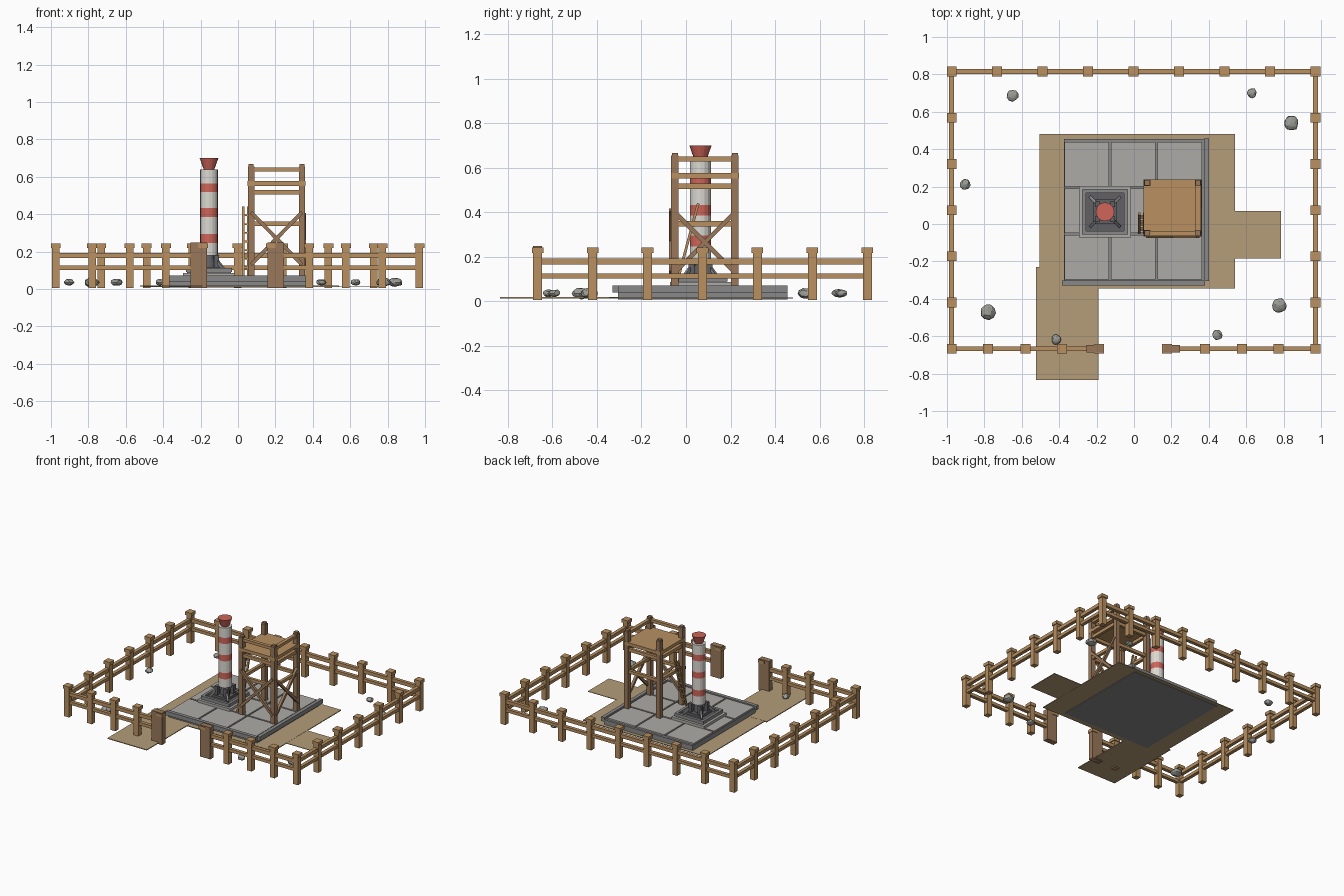
import bpy, bmesh, math, random
from mathutils import Vector, Matrix

if "Cube" in bpy.data.objects:
    bpy.data.objects.remove(bpy.data.objects["Cube"])

random.seed(4)


def mat(name, r, g, b):
    m = bpy.data.materials.new(name)
    m.diffuse_color = (r, g, b, 1)
    m.use_nodes = True
    m.node_tree.nodes["Principled BSDF"].inputs["Base Color"].default_value = m.diffuse_color
    return m


WOOD = mat("wood", 0.48, 0.28, 0.12)
TIMBER = mat("dark_timber", 0.32, 0.19, 0.10)
DIRT = mat("dirt", 0.46, 0.34, 0.19)
CONCRETE = mat("concrete", 0.42, 0.41, 0.38)
EDGE = mat("edge_grey", 0.25, 0.25, 0.25)
STEEL = mat("dark_steel", 0.12, 0.12, 0.13)
WHITE = mat("white_paint", 0.72, 0.70, 0.65)
RED = mat("red_paint", 0.62, 0.13, 0.10)
ROCK = mat("rock", 0.33, 0.33, 0.30)


def finish(name, bm, m):
    me = bpy.data.meshes.new(name)
    bm.to_mesh(me)
    bm.free()
    me.materials.append(m)
    ob = bpy.data.objects.new(name, me)
    bpy.context.collection.objects.link(ob)
    return ob


def boxes(name, m, spans):
    """One object from boxes given as (x0, x1, y0, y1, z0, z1)."""
    bm = bmesh.new()
    for x0, x1, y0, y1, z0, z1 in spans:
        mx = Matrix.Translation(((x0 + x1) / 2, (y0 + y1) / 2, (z0 + z1) / 2))
        bmesh.ops.create_cube(bm, size=1, matrix=mx @ Matrix.Diagonal((x1 - x0, y1 - y0, z1 - z0, 1)))
    return finish(name, bm, m)


def beams(name, m, pairs, w, h):
    """One object from square beams running between pairs of points."""
    bm = bmesh.new()
    for a, b in pairs:
        a, b = Vector(a), Vector(b)
        rot = (b - a).to_track_quat('Z', 'Y').to_matrix().to_4x4()
        bmesh.ops.create_cube(bm, size=1, matrix=Matrix.Translation((a + b) / 2) @ rot
                              @ Matrix.Diagonal((w, h, (b - a).length, 1)))
    return finish(name, bm, m)


def cyl(name, m, x, y, z0, z1, r0, r1, n=16):
    bm = bmesh.new()
    bmesh.ops.create_cone(bm, cap_ends=True, segments=n, radius1=r0, radius2=r1, depth=z1 - z0,
                          matrix=Matrix.Translation((x, y, (z0 + z1) / 2)))
    ob = finish(name, bm, m)
    return ob


# Dirt yard and paths
boxes("dirt_yard", DIRT, [(-0.505, 0.54, -0.345, 0.48, 0.012, 0.018)])
boxes("dirt_path_front", DIRT, [(-0.525, -0.19, -0.835, -0.23, 0.013, 0.019)])
boxes("dirt_path_side", DIRT, [(0.53, 0.785, -0.185, 0.07, 0.013, 0.017)])

# Concrete pad: base, nine tiles, kerbs
boxes("pad_base", EDGE, [(-0.375, 0.375, -0.305, 0.455, 0.008, 0.055)])
boxes("pad_tiles", CONCRETE,
      [(-0.372 + i * 0.249, -0.135 + i * 0.249, -0.297 + j * 0.249, -0.06 + j * 0.249, 0.05, 0.066)
       for i in range(3) for j in range(3)])
boxes("pad_kerbs", EDGE, [(-0.385, 0.38, -0.33, -0.303, 0.04, 0.072),
                          (0.373, 0.4, -0.305, 0.457, 0.04, 0.072)])

# Fence
LX, RX, FY, BY = -0.975, 0.97, -0.667, 0.815
posts = [(x, FY) for x in (LX, -0.78, -0.58, -0.385, -0.187, 0.177, 0.38, 0.577, 0.772, RX)]
posts += [(LX + i * (RX - LX) / 8, BY) for i in range(9)]
posts += [(x, FY + i * (BY - FY) / 6) for x in (LX, RX) for i in range(1, 6)]
boxes("fence_posts", WOOD, [(x - 0.02, x + 0.02, y - 0.02, y + 0.02, 0.005, 0.22) for x, y in posts])
boxes("fence_caps", WOOD, [(x - 0.026, x + 0.026, y - 0.026, y + 0.026, 0.218, 0.242) for x, y in posts])
rails = []
for z0, z1 in ((0.102, 0.125), (0.165, 0.192)):
    t = 0.013
    rails += [(LX, RX, BY - t, BY + t, z0, z1), (LX, -0.187, FY - t, FY + t, z0, z1),
              (0.177, RX, FY - t, FY + t, z0, z1)]
    rails += [(x - t, x + t, FY, BY, z0, z1) for x in (LX, RX)]
boxes("fence_rails", WOOD, rails)
boxes("gate_posts", TIMBER, [(-0.253, -0.165, FY - 0.021, FY + 0.021, 0.005, 0.248),
                             (0.158, 0.246, FY - 0.021, FY + 0.021, 0.005, 0.248)])

# Launch stand
cx, cy = -0.155, 0.065
boxes("stand_footing", CONCRETE, [(cx - 0.138, cx + 0.138, cy - 0.138, cy + 0.138, 0.064, 0.086)])
boxes("stand_plate", STEEL, [(cx - 0.118, cx + 0.118, cy - 0.118, cy + 0.118, 0.084, 0.1)])
boxes("stand_rim", EDGE,
      [(cx - 0.12, cx + 0.12, cy + s * 0.112 - 0.01, cy + s * 0.112 + 0.01, 0.09, 0.113) for s in (-1, 1)]
      + [(cx + s * 0.112 - 0.01, cx + s * 0.112 + 0.01, cy - 0.12, cy + 0.12, 0.09, 0.113) for s in (-1, 1)])
boxes("stand_block", STEEL, [(cx - 0.065, cx + 0.065, cy - 0.065, cy + 0.065, 0.095, 0.118)])
diag = [(sx, sy) for sx in (-1, 1) for sy in (-1, 1)]
boxes("stand_legs", STEEL, [(cx + sx * 0.04 - 0.014, cx + sx * 0.04 + 0.014, cy + sy * 0.04 - 0.014,
                             cy + sy * 0.04 + 0.014, 0.11, 0.182) for sx, sy in diag])
beams("stand_braces", EDGE, [((cx + sx * 0.03, cy + sy * 0.03, 0.17), (cx + sx * 0.078, cy + sy * 0.078, 0.105))
                             for sx, sy in diag], 0.014, 0.014)

# Rocket: nozzle, banded body, flared top
cyl("rocket_nozzle", STEEL, cx, cy, 0.115, 0.182, 0.036, 0.026)
levels = [0.18, 0.247, 0.295, 0.385, 0.432, 0.518, 0.565, 0.64]
for i, (a, b) in enumerate(zip(levels, levels[1:])):
    cyl("rocket_band_%d" % (i + 1), RED if i % 2 else WHITE, cx, cy, a, b, 0.048, 0.048)
cyl("rocket_flare", RED, cx, cy, 0.638, 0.7, 0.028, 0.05)

# Tower frame
x0, x1, y0, y1 = 0.07, 0.342, -0.05, 0.22
corners = [(x, y) for x in (x0, x1) for y in (y0, y1)]
boxes("tower_posts", TIMBER, [(x - 0.017, x + 0.017, y - 0.017, y + 0.017, 0.064, 0.655) for x, y in corners])
boxes("tower_post_caps", TIMBER, [(x - 0.014, x + 0.014, y - 0.014, y + 0.014, 0.65, 0.667) for x, y in corners])
beam = []
for za, zb in ((0.337, 0.36), (0.505, 0.53)):
    beam += [(x0, x1, y - 0.011, y + 0.011, za, zb) for y in (y0, y1)]
    beam += [(x - 0.011, x + 0.011, y0, y1, za, zb) for x in (x0, x1)]
boxes("tower_beams", WOOD, beam)
boxes("tower_platform", WOOD, [(x0 - 0.018, x1 + 0.018, y0 - 0.018, y1 + 0.018, 0.552, 0.577)])
boxes("tower_guard_rails", WOOD, [(x0 - 0.015, x1 + 0.015, y0 - 0.013, y0 + 0.013, 0.628, 0.65),
                                  (x1 - 0.013, x1 + 0.013, y0 - 0.015, y1 + 0.015, 0.628, 0.65)])

# Cross braces on the front and right faces
fy, rx = y0 - 0.016, x1 + 0.012
beams("tower_cross_braces", TIMBER,
      [((x0, fy, 0.13), (x1, fy, 0.41)), ((x0, fy, 0.41), (x1, fy, 0.13)),
       ((rx, y0, 0.13), (rx, y1, 0.40)), ((rx, y0, 0.40), (rx, y1, 0.13))], 0.02, 0.02)

# Leaning ladder on the left face
foot, head = Vector((0.028, -0.045, 0.068)), Vector((0.028, 0.055, 0.44))
side = Vector((0.026, 0, 0))
beams("ladder_stiles", WOOD, [(foot, head), (foot + side, head + side)], 0.012, 0.012)
beams("ladder_rungs", WOOD, [(foot.lerp(head, k / 8), foot.lerp(head, k / 8) + side) for k in range(1, 8)],
      0.009, 0.009)

# Scattered rocks
for i, (x, y, r) in enumerate([(-0.65, 0.687, 0.033), (0.63, 0.7, 0.028), (0.84, 0.54, 0.042),
                               (-0.903, 0.212, 0.029), (-0.782, -0.47, 0.043), (-0.415, -0.617, 0.028),
                               (0.445, -0.592, 0.029), (0.777, -0.436, 0.041)]):
    bm = bmesh.new()
    bmesh.ops.create_icosphere(bm, subdivisions=2, radius=r)
    for v in bm.verts:
        v.co *= random.uniform(0.86, 1.06)
        v.co.z *= 0.62
    bmesh.ops.rotate(bm, verts=bm.verts, matrix=Matrix.Rotation(i * 1.3, 3, 'Z'))
    bmesh.ops.translate(bm, verts=bm.verts, vec=(x, y, 0.036))
    finish("rock_%d" % (i + 1), bm, ROCK)
